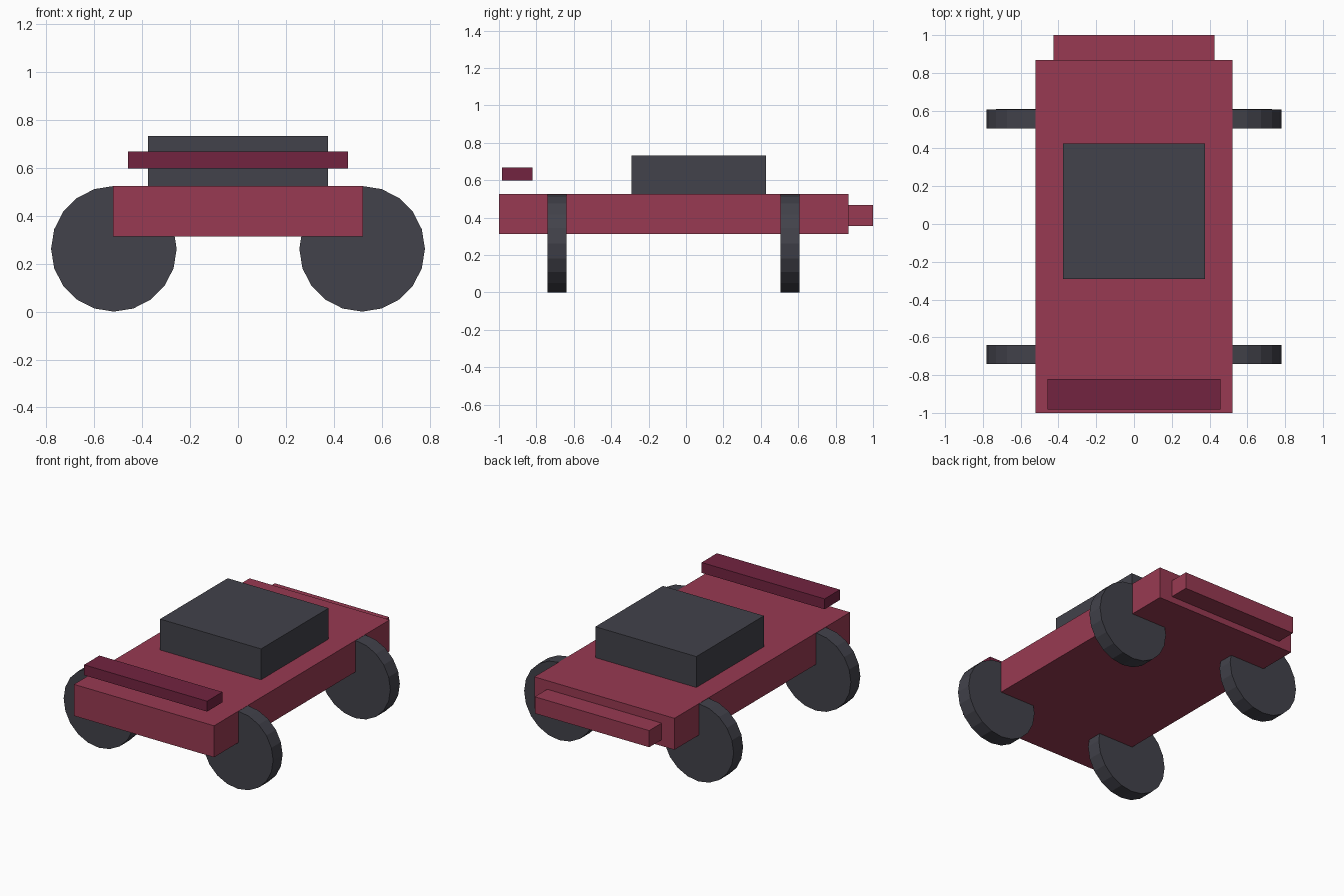
import bpy
import math

if "Cube" in bpy.data.objects:
    bpy.data.objects.remove(bpy.data.objects["Cube"], do_unlink=True)


def material(name, rgb):
    mat = bpy.data.materials.new(name)
    mat.use_nodes = True
    color = (*rgb, 1.0)
    mat.diffuse_color = color
    mat.node_tree.nodes["Principled BSDF"].inputs["Base Color"].default_value = color
    return mat


red = material("crimson paint", (0.314, 0.042, 0.084))
dark_red = material("dark maroon", (0.171, 0.017, 0.051))
grey = material("charcoal", (0.054, 0.054, 0.069))


def box(name, half_width, y_range, z_range, mat):
    """Box centred on x = 0, spanning the given y and z ranges."""
    (y0, y1), (z0, z1) = y_range, z_range
    bpy.ops.mesh.primitive_cube_add(size=1, location=(0, (y0 + y1) / 2, (z0 + z1) / 2))
    obj = bpy.context.object
    obj.name = name
    obj.scale = (2 * half_width, y1 - y0, z1 - z0)
    bpy.ops.object.transform_apply(location=False, rotation=False, scale=True)
    obj.data.materials.append(mat)


def wheel(name, x, y, radius=0.262, width=0.101):
    """Flat-sided disc facing front and back, standing on the ground."""
    bpy.ops.mesh.primitive_cylinder_add(
        vertices=20, radius=radius, depth=width,
        location=(x, y, radius), rotation=(math.pi / 2, 0, 0))
    obj = bpy.context.object
    obj.name = name
    obj.data.materials.append(grey)


# Body, cabin, floating front bar and rear bumper
box("body", 0.522, (-1.0, 0.868), (0.313, 0.525), red)
box("cabin", 0.376, (-0.292, 0.427), (0.525, 0.733), grey)
box("front_bar", 0.458, (-0.983, -0.82), (0.597, 0.667), dark_red)
box("rear_bumper", 0.426, (0.868, 1.0), (0.355, 0.467), red)

# Four wheels
for end, y in (("front", -0.69), ("rear", 0.557)):
    for side, sign in (("left", 1), ("right", -1)):
        wheel(f"{end}_{side}_wheel", sign * 0.518, y)
